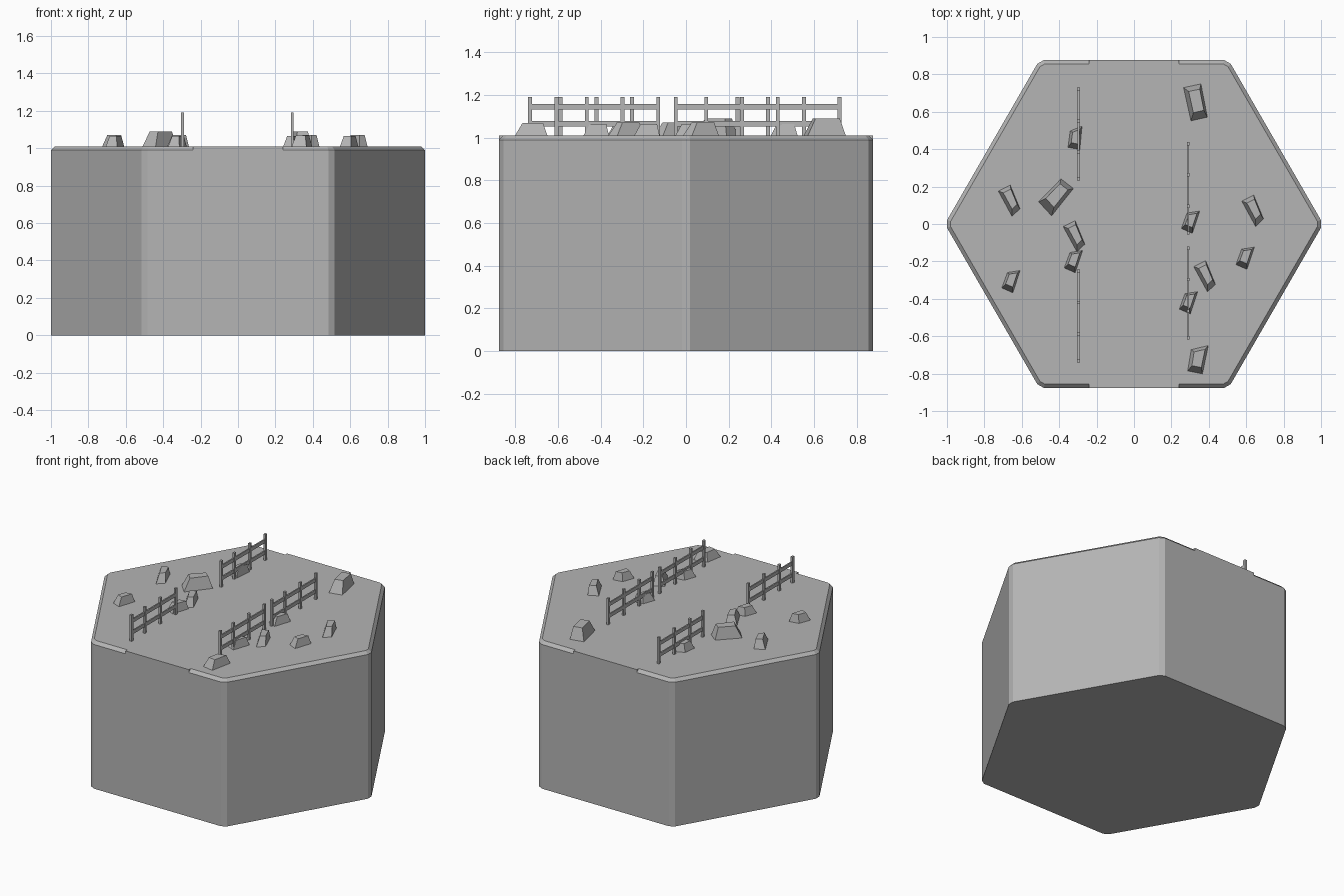
import bpy, bmesh, math
from mathutils import Vector, Matrix

if "Cube" in bpy.data.objects:
    bpy.data.objects.remove(bpy.data.objects["Cube"])

TOP = 1.01
STONE = bpy.data.materials.new("dark_grey_stone")
STONE.diffuse_color = (0.46, 0.46, 0.46, 1)
STONE.use_nodes = True
STONE.node_tree.nodes["Principled BSDF"].inputs["Base Color"].default_value = STONE.diffuse_color


def make_object(name, bm):
    bmesh.ops.recalc_face_normals(bm, faces=bm.faces[:])
    me = bpy.data.meshes.new(name)
    bm.to_mesh(me)
    bm.free()
    me.materials.append(STONE)
    ob = bpy.data.objects.new(name, me)
    bpy.context.collection.objects.link(ob)
    return ob


def loft(bm, rings):
    """Closed solid through matching rings of 3D points."""
    rows = [[bm.verts.new(p) for p in r] for r in rings]
    n = len(rows[0])
    for a, b in zip(rows, rows[1:]):
        for i in range(n):
            j = (i + 1) % n
            bm.faces.new((a[i], a[j], b[j], b[i]))
    bm.faces.new(rows[0])
    bm.faces.new(rows[-1])


def box(bm, centre, size):
    m = Matrix.Translation(centre) @ Matrix.Diagonal((*size, 1))
    bmesh.ops.create_cube(bm, size=1, matrix=m)


def hexagon(apothem, cut):
    """Hexagon outline with each corner clipped by 'cut' along its edges."""
    r = apothem / math.cos(math.pi / 6)
    v = [Vector((r * math.cos(k * math.pi / 3), r * math.sin(k * math.pi / 3)))
         for k in range(6)]
    pts = []
    for k in range(6):
        for other in (v[k - 1], v[(k + 1) % 6]):
            pts.append(v[k] + (other - v[k]).normalized() * cut)
    return pts


# Hexagonal ground block with clipped corners and a bevelled top rim
outer, inner = hexagon(0.876, 0.023), hexagon(0.856, 0.017)
bm = bmesh.new()
loft(bm, [[(p.x, p.y, 0) for p in outer],
          [(p.x, p.y, 0.99) for p in outer],
          [(p.x, p.y, TOP) for p in inner]])
make_object("ground_block", bm)

# Path ends fill the bevel so the track runs flat to the front and back edges
for s, label in ((-1, "front"), (1, "back")):
    bm = bmesh.new()
    section = [(0.876, 0.99), (0.876, TOP), (0.856, TOP)]
    loft(bm, [[(x, s * y, z) for y, z in section] for x in (-0.24, 0.24)])
    make_object("path_end_" + label, bm)

# Fences: four posts and two rails each, running along y
OFFSETS = (0, 0.167, 0.335, 0.478)
for i, (x, y0) in enumerate([(-0.297, 0.72), (-0.297, -0.253),
                             (0.29, 0.43), (0.29, -0.13)]):
    bm = bmesh.new()
    for d in OFFSETS:
        box(bm, (x, y0 - d, 1.0975), (0.015, 0.018, 0.185))
    for z in (1.065, 1.144):
        box(bm, (x, y0 - 0.239, z), (0.009, 0.478, 0.025))
    make_object(f"fence_{i + 1}", bm)

# Rocks: tapered irregular four-sided stones
SLIM = [(-.059, .051), (.006, .083), (.059, -.045), (.016, -.087)]
STUB = [(-.019, .048), (.05, .059), (.01, -.062), (-.05, -.036)]
BROAD = [(-.037, .056), (.056, .078), (.024, -.076), (-.056, -.06)]
BIG = [(-.062, .08), (.032, .10), (.067, -.08), (-.022, -.10)]
WIDE = [(.027, .10), (.094, .048), (-.024, -.10), (-.094, -.024)]
ROCKS = [(SLIM, 0.06, 0, [(-.668, .126), (.634, .072), (-.321, -.064), (.377, -.278)]),
         (STUB, 0.055, 0, [(-.658, -.307), (.302, .011), (-.324, -.2),
                           (.594, -.182), (.291, -.42)]),
         (STUB, 0.055, 13, [(-.313, .455)]),
         (BROAD, 0.058, 0, [(.342, -.727)]),
         (BIG, 0.08, 0, [(.326, .65)]),
         (WIDE, 0.08, 0, [(-.417, .142)])]
count = 0
for shape, height, turn, places in ROCKS:
    rot = Matrix.Rotation(math.radians(turn), 2)
    base = [rot @ Vector(p) for p in shape]
    mid = sum(base, Vector((0, 0))) / 4
    crown = [mid + (p - mid) * 0.63 + Vector((0.004, 0.008)) for p in base]
    for cx, cy in places:
        count += 1
        bm = bmesh.new()
        loft(bm, [[(cx + p.x, cy + p.y, TOP - 0.003) for p in base],
                  [(cx + p.x, cy + p.y, TOP + height) for p in crown]])
        make_object(f"rock_{count}", bm)
